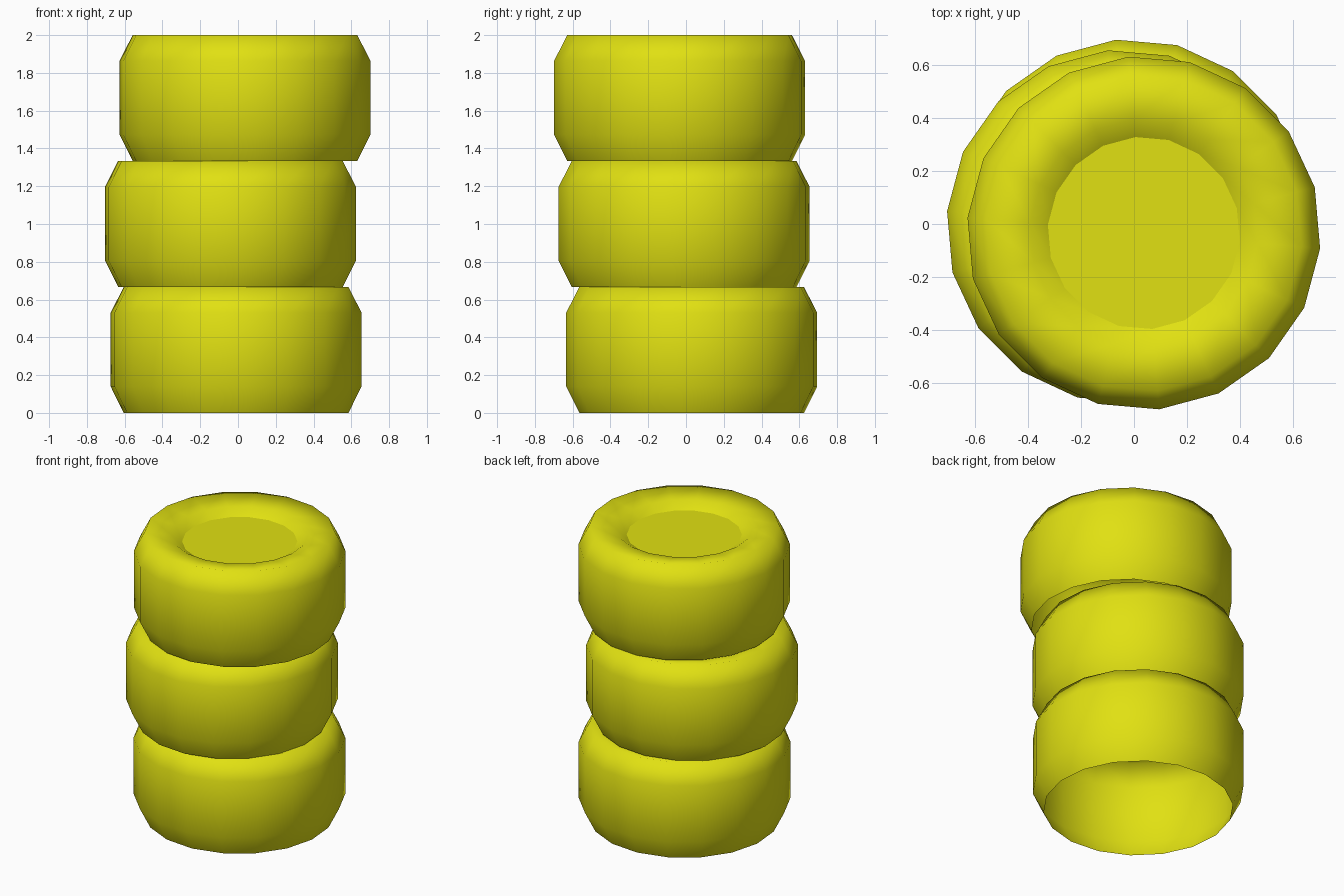
import bpy, bmesh, math

if "Cube" in bpy.data.objects:
    bpy.data.objects.remove(bpy.data.objects["Cube"])

SIDES = 18
HEIGHT = 2 / 3

yellow = bpy.data.materials.new("yellow_rubber")
yellow.diffuse_color = (0.75, 0.75, 0.006, 1)
yellow.use_nodes = True
yellow.node_tree.nodes["Principled BSDF"].inputs["Base Color"].default_value = yellow.diffuse_color

# Tyre half profile (radius, height): open at the bottom, recessed at the top
PROFILE = [(0.597, 0.0), (0.667, 0.14), (0.667, 0.53), (0.597, HEIGHT),
           (0.43, HEIGHT - 0.025), (0.363, HEIGHT - 0.068)]


def tyre(name, x, y, z):
    bm = bmesh.new()
    rings = []
    for r, h in PROFILE:
        angles = [math.radians(15 + 360 * i / SIDES) for i in range(SIDES)]
        rings.append([bm.verts.new((r * math.cos(a), r * math.sin(a), h)) for a in angles])
    # Side wall and shoulders
    for low, high in zip(rings, rings[1:]):
        for i in range(SIDES):
            j = (i + 1) % SIDES
            bm.faces.new((low[i], low[j], high[j], high[i]))
    for f in bm.faces:
        f.smooth = True
    # Sunken disc closing the hole, with a sharp border
    disc = bm.faces.new(rings[-1])
    for e in disc.edges:
        e.smooth = False
    mesh = bpy.data.meshes.new(name)
    bm.to_mesh(mesh)
    bm.free()
    mesh.materials.append(yellow)
    ob = bpy.data.objects.new(name, mesh)
    ob.location = (x, y, z)
    bpy.context.collection.objects.link(ob)
    return ob


# Slightly uneven stack
tyre("bottom_tyre", -0.01, 0.03, 0)
tyre("middle_tyre", -0.04, -0.01, HEIGHT)
tyre("top_tyre", 0.037, -0.034, 2 * HEIGHT)
